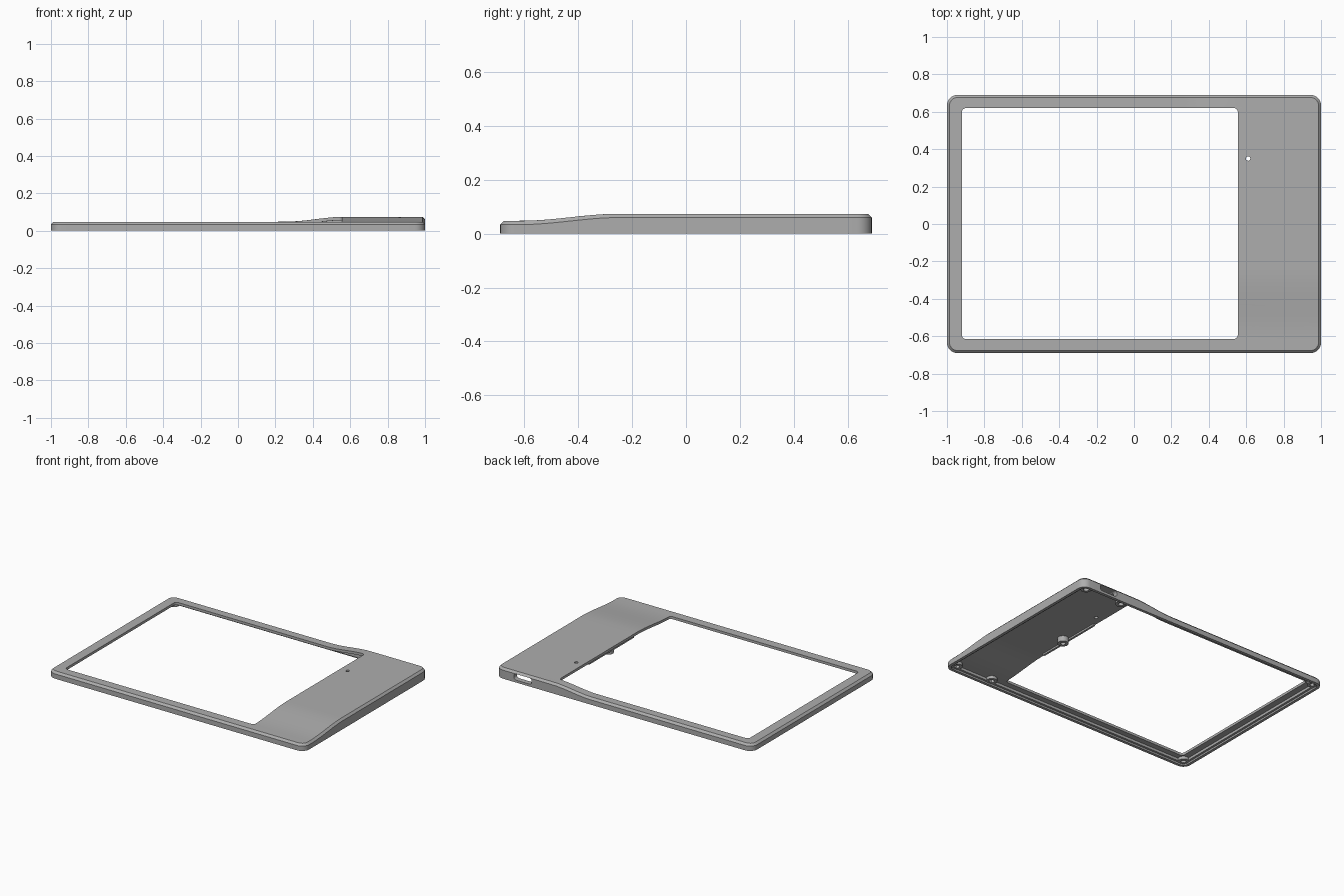
import bpy, bmesh, math
from mathutils import Vector

cube = bpy.data.objects.get("Cube")
if cube:
    bpy.data.objects.remove(cube, do_unlink=True)

plastic = bpy.data.materials.new("grey plastic")
plastic.use_nodes = True
GREY = (0.42, 0.42, 0.42, 1)
plastic.diffuse_color = GREY
plastic.node_tree.nodes["Principled BSDF"].inputs["Base Color"].default_value = GREY

LOW, HIGH, CHAMFER, PLATE = 0.048, 0.074, 0.014, 0.018
HALF_X, HALF_Y, RADIUS = 1.0, 0.69, 0.055


def ease(v, start, end):
    t = min(max((v - start) / (end - start), 0), 1)
    return t * t * (3 - 2 * t)


def top(x, y):
    """Height of the top skin: a low frame rising to a raised panel."""
    return LOW + (HIGH - LOW) * ease(x, 0.26, 0.56) * ease(y, -0.61, -0.25)


def rounded_loop(x0, x1, y0, y1, r, side=36, corner=7):
    """Rounded rectangle with matching point counts for any size."""
    centres = [(x1 - r, y0 + r), (x1 - r, y1 - r), (x0 + r, y1 - r), (x0 + r, y0 + r)]
    arcs = []
    for k, (cx, cy) in enumerate(centres):
        angles = [math.pi / 2 * (k - 1 + i / corner) for i in range(corner + 1)]
        arcs.append([Vector((cx + r * math.cos(a), cy + r * math.sin(a))) for a in angles])
    points = []
    for k, arc in enumerate(arcs):
        following = arcs[(k + 1) % 4][0]
        points += arc
        points += [arc[-1].lerp(following, i / side) for i in range(1, side)]
    return points


def outline(inset):
    return rounded_loop(-HALF_X + inset, HALF_X - inset, -HALF_Y + inset,
                        HALF_Y - inset, max(RADIUS - inset, 0.015))


def finish(name, bm, angle=20):
    bmesh.ops.recalc_face_normals(bm, faces=bm.faces)
    mesh = bpy.data.meshes.new(name)
    bm.to_mesh(mesh)
    bm.free()
    mesh.materials.append(plastic)
    ob = bpy.data.objects.new(name, mesh)
    bpy.context.collection.objects.link(ob)
    bpy.ops.object.select_all(action="DESELECT")
    ob.select_set(True)
    bpy.context.view_layer.objects.active = ob
    bpy.ops.object.shade_smooth_by_angle(angle=math.radians(angle))
    return ob


def bridge(bm, rings, closed):
    count = len(rings[0])
    pairs = list(zip(rings, rings[1:] + rings[:1])) if closed else list(zip(rings, rings[1:]))
    for a, b in pairs:
        for i in range(count):
            j = (i + 1) % count
            bm.faces.new((a[i], a[j], b[j], b[i]))


# Shell: one closed section swept round the frame
bm = bmesh.new()
rings = []


def add_ring(points, height):
    rings.append([bm.verts.new((p.x, p.y, height(p.x, p.y))) for p in points])


def blend(a, b, t):
    return [p.lerp(q, t) for p, q in zip(a, b)]


def underside(x, y):
    return top(x, y) - PLATE


window = rounded_loop(-0.92, 0.555, -0.615, 0.62, 0.022)
shoulder, inner = outline(CHAMFER), outline(0.035)
add_ring(outline(0), lambda x, y: 0)
add_ring(outline(0), lambda x, y: top(x, y) - CHAMFER)
STEPS = 10
for i in range(STEPS + 1):
    add_ring(blend(shoulder, window, i / STEPS), top)
for i in range(STEPS + 1):
    add_ring(blend(window, inner, i / STEPS), underside)
# stepped lip inside the rim
add_ring(inner, lambda x, y: 0.012)
add_ring(outline(0.02), lambda x, y: 0.012)
add_ring(outline(0.02), lambda x, y: 0)
bridge(bm, rings, True)
shell = finish("frame_shell", bm)


def cut(target, bm, name):
    cutter = finish(name, bm)
    cutter.hide_render = True
    mod = target.modifiers.new(name, "BOOLEAN")
    mod.operation, mod.solver, mod.object = "DIFFERENCE", "EXACT", cutter
    bpy.context.view_layer.objects.active = target
    bpy.ops.object.modifier_apply(modifier=name)
    bpy.data.objects.remove(cutter, do_unlink=True)


# Rounded port slot through the back wall
bm = bmesh.new()
slot = rounded_loop(0.72, 0.86, 0.017, 0.06, 0.019, side=2, corner=6)
ends = [[bm.verts.new((p.x, y, p.y)) for p in slot] for y in (0.62, 0.75)]
bridge(bm, ends, False)
for ring in ends:
    bm.faces.new(ring)
cut(shell, bm, "port_cutter")

# Pinhole in the raised panel
bm = bmesh.new()
bmesh.ops.create_cone(bm, cap_ends=True, segments=20, radius1=0.012, radius2=0.012, depth=0.2)
bmesh.ops.translate(bm, verts=bm.verts, vec=(0.61, 0.35, 0.06))
cut(shell, bm, "pinhole_cutter")
bpy.ops.object.select_all(action="DESELECT")
shell.select_set(True)
bpy.ops.object.shade_smooth_by_angle(angle=math.radians(20))


# Screw bosses under the panel
def boss(name, x, y, outer, hole, low):
    bm = bmesh.new()
    high = underside(x, y) + 0.005
    rings = []
    for r, z in ((outer, low), (outer, high), (hole, high), (hole, low)):
        rings.append([bm.verts.new((x + r * math.cos(math.tau * i / 24),
                                    y + r * math.sin(math.tau * i / 24), z)) for i in range(24)])
    bridge(bm, rings, True)
    finish(name, bm, 30)


for side, y in (("front", -0.64), ("back", 0.645)):
    for place, x in (("right", -0.95), ("inner", 0.65), ("left", 0.94)):
        boss(f"{side}_{place}_boss", x, y, 0.036, 0.018, 0.01)
boss("middle_boss", 0.6, 0.01, 0.036, 0.016, 0.018)

# Stiffening rib beside the window
bm = bmesh.new()
bmesh.ops.create_cube(bm, size=1)
bmesh.ops.scale(bm, verts=bm.verts, vec=(0.014, 0.5, 0.014))
bmesh.ops.translate(bm, verts=bm.verts, vec=(0.567, 0.03, HIGH - PLATE - 0.005))
finish("window_rib", bm)
